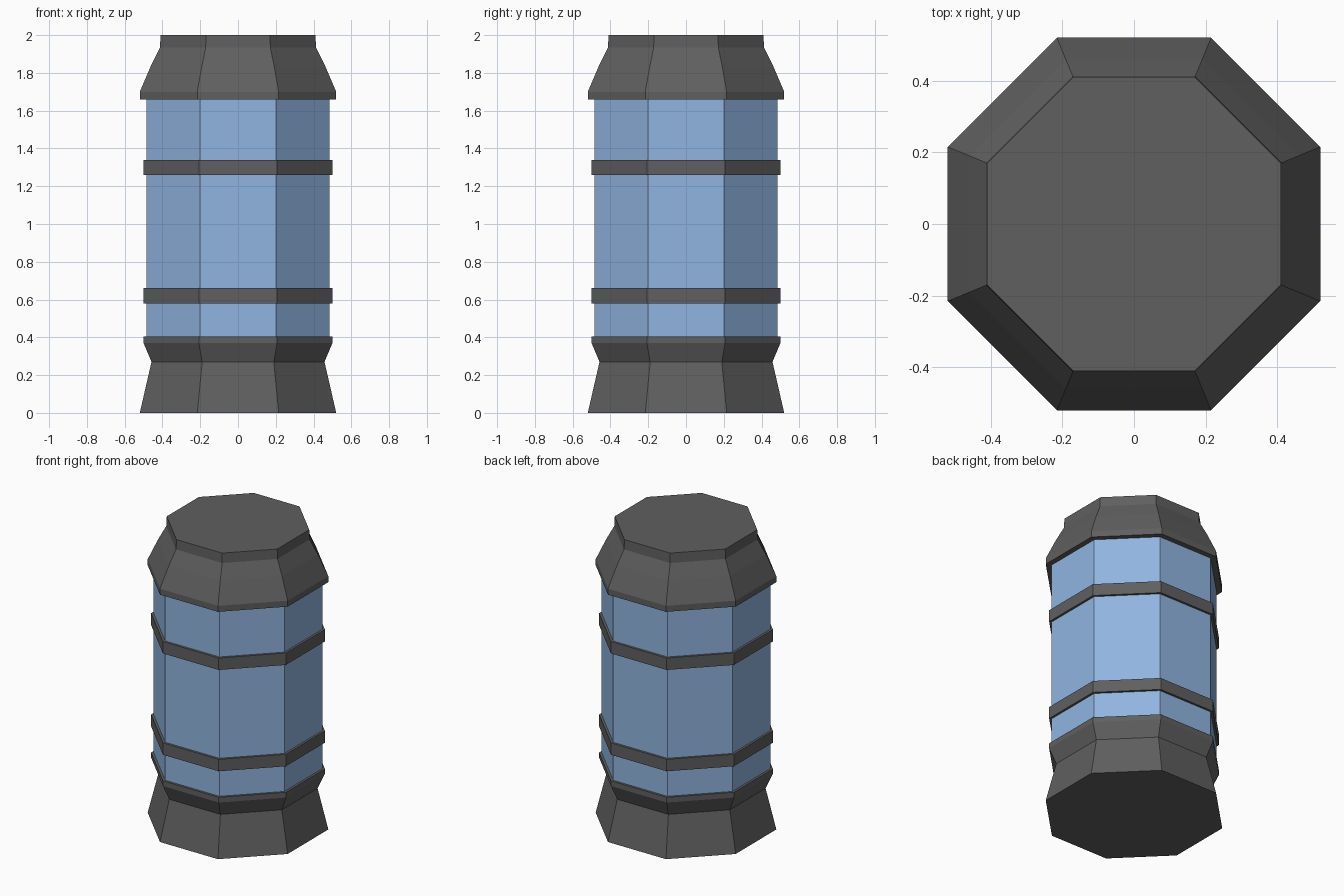
import bpy, bmesh, math

cube = bpy.data.objects.get("Cube")
if cube:
    bpy.data.objects.remove(cube, do_unlink=True)

SIDES = 8


def material(name, color):
    mat = bpy.data.materials.new(name)
    mat.use_nodes = True
    mat.diffuse_color = color
    mat.node_tree.nodes["Principled BSDF"].inputs["Base Color"].default_value = color
    return mat


def octagon_stack(name, profile, mat):
    """Closed solid from (half width, height) rings with flats facing the axes."""
    bm = bmesh.new()
    rings = []
    for half_width, z in profile:
        radius = half_width / math.cos(math.pi / SIDES)
        angles = [(i + 0.5) * math.tau / SIDES for i in range(SIDES)]
        rings.append([bm.verts.new((radius * math.cos(a), radius * math.sin(a), z))
                      for a in angles])
    for low, high in zip(rings, rings[1:]):
        for i in range(SIDES):
            j = (i + 1) % SIDES
            bm.faces.new((low[i], low[j], high[j], high[i]))
    bm.faces.new(rings[0][::-1])
    bm.faces.new(rings[-1])
    mesh = bpy.data.meshes.new(name)
    bm.to_mesh(mesh)
    bm.free()
    mesh.materials.append(mat)
    obj = bpy.data.objects.new(name, mesh)
    bpy.context.collection.objects.link(obj)
    return obj


grey = material("dark grey metal", (0.115, 0.115, 0.115, 1))
blue = material("light blue glass", (0.28, 0.46, 0.75, 1))

# Flared foot with a collar
octagon_stack("base", [(0.52, 0), (0.458, 0.27), (0.50, 0.37), (0.50, 0.405)], grey)

# Tank body, ends tucked into the base and cap
octagon_stack("tank", [(0.485, 0.39), (0.485, 1.67)], blue)

# Bands around the tank
for name, z in (("lower_band", 0.58), ("upper_band", 1.26)):
    octagon_stack(name, [(0.50, z), (0.50, z + 0.08)], grey)

# Tapered lid
octagon_stack("cap", [(0.52, 1.66), (0.52, 1.70), (0.46, 1.84),
                      (0.413, 1.935), (0.41, 2.0)], grey)
